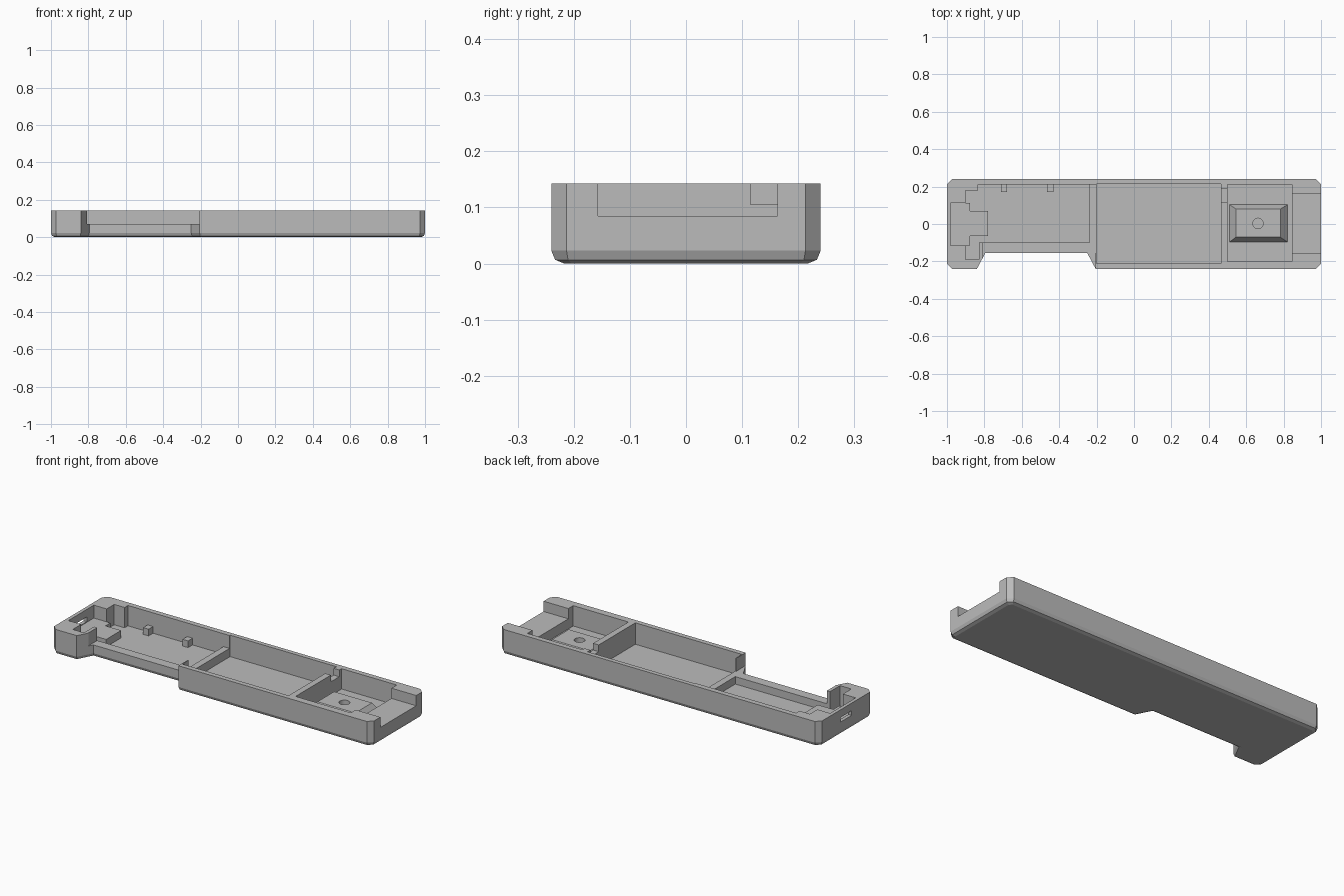
import bpy
import bmesh

cube = bpy.data.objects.get("Cube")
if cube:
    bpy.data.objects.remove(cube, do_unlink=True)

TOP = 0.143
FLOOR = 0.028
MID = 0.07

grey = bpy.data.materials.new("plain_grey")
grey.use_nodes = True
colour = (0.5, 0.5, 0.5, 1)
grey.diffuse_color = colour
grey.node_tree.nodes["Principled BSDF"].inputs["Base Color"].default_value = colour


def finish(name, bm):
    bmesh.ops.recalc_face_normals(bm, faces=bm.faces)
    mesh = bpy.data.meshes.new(name)
    bm.to_mesh(mesh)
    bm.free()
    mesh.materials.append(grey)
    obj = bpy.data.objects.new(name, mesh)
    bpy.context.collection.objects.link(obj)
    return obj


def prism(name, outline, z0, z1, bottom_bevel=0):
    bm = bmesh.new()
    base = bm.faces.new([bm.verts.new((x, y, z0)) for x, y in outline])
    rim = list(base.edges)
    up = bmesh.ops.extrude_face_region(bm, geom=[base], use_keep_orig=True)["geom"]
    for v in up:
        if isinstance(v, bmesh.types.BMVert):
            v.co.z = z1
    if bottom_bevel:
        bmesh.ops.recalc_face_normals(bm, faces=bm.faces)
        bmesh.ops.bevel(bm, geom=rim, offset=bottom_bevel, segments=2,
                        profile=0.5, affect='EDGES')
    return finish(name, bm)


def box(name, x0, x1, y0, y1, z0, z1):
    return prism(name, [(x0, y0), (x1, y0), (x1, y1), (x0, y1)], z0, z1)


def cut(target, cutter):
    cutter.hide_render = True
    mod = target.modifiers.new("cut", 'BOOLEAN')
    mod.operation = 'DIFFERENCE'
    mod.solver = 'EXACT'
    mod.object = cutter
    bpy.context.view_layer.objects.active = target
    bpy.ops.object.modifier_apply(modifier=mod.name)
    bpy.data.objects.remove(cutter, do_unlink=True)


# Outer shell with clipped corners and a recess along the front
c = 0.027
shell = prism("tray_shell", [
    (-1 + c, -0.24), (-0.84, -0.24), (-0.795, -0.155), (-0.25, -0.155),
    (-0.205, -0.24), (1 - c, -0.24), (1, -0.24 + c), (1, 0.24 - c),
    (1 - c, 0.24), (-1 + c, 0.24), (-1, 0.24 - c), (-1, -0.24 + c)],
    0, TOP, 0.023)

# Hollow compartments, end openings and the lowered front rim
OPEN = 0.3
hollows = [
    (-0.835, -0.238, -0.1, 0.21, FLOOR, OPEN),
    (-0.9, -0.83, -0.19, 0.18, FLOOR, OPEN),
    (-0.98, -0.89, -0.115, 0.113, MID, OPEN),
    (-0.2, 0.465, -0.212, 0.215, FLOOR - 0.006, OPEN),
    (-0.245, -0.195, -0.155, 0.21, MID, OPEN),
    (0.5, 0.845, -0.2, 0.21, FLOOR, OPEN),
    (0.84, 1.1, -0.157, 0.163, 0.085, OPEN),
    (0.46, 0.51, 0.115, 0.19, 0.105, OPEN),
    (-1.1, -0.97, -0.05, 0.05, 0.074, 0.1),
]
for h in hollows:
    cut(shell, box("cutter", *h))
cut(shell, prism("rim_cutter", [
    (-0.81, -0.18), (-0.24, -0.18), (-0.205, -0.24), (-0.205, -0.09),
    (-0.81, -0.09)], MID, OPEN))

# Raised support under the end connector
box("connector_platform", -0.905, -0.877, -0.115, 0.113, FLOOR - 0.01, MID)
box("connector_tongue", -0.88, -0.78, -0.063, 0.07, FLOOR - 0.01, MID)

# Two small retaining blocks on the back wall
for i, x in enumerate((-0.695, -0.448)):
    box(f"retaining_block_{i + 1}", x - 0.017, x + 0.017, 0.17, 0.215,
        FLOOR - 0.01, 0.066)

# Sloped pedestal with a blind round hole
pedestal = box("pedestal", 0.503, 0.83, -0.102, 0.108, FLOOR - 0.01, 0.075)
for v in pedestal.data.vertices:
    if v.co.z > 0.05:
        v.co.x = 0.545 if v.co.x < 0.6 else 0.782
        v.co.y = -0.07 if v.co.y < 0 else 0.08
bm = bmesh.new()
bmesh.ops.create_cone(bm, cap_ends=True, segments=32, radius1=0.028,
                      radius2=0.028, depth=0.1)
bmesh.ops.translate(bm, verts=bm.verts, vec=(0.663, 0.003, 0.09))
cut(pedestal, finish("hole_cutter", bm))
